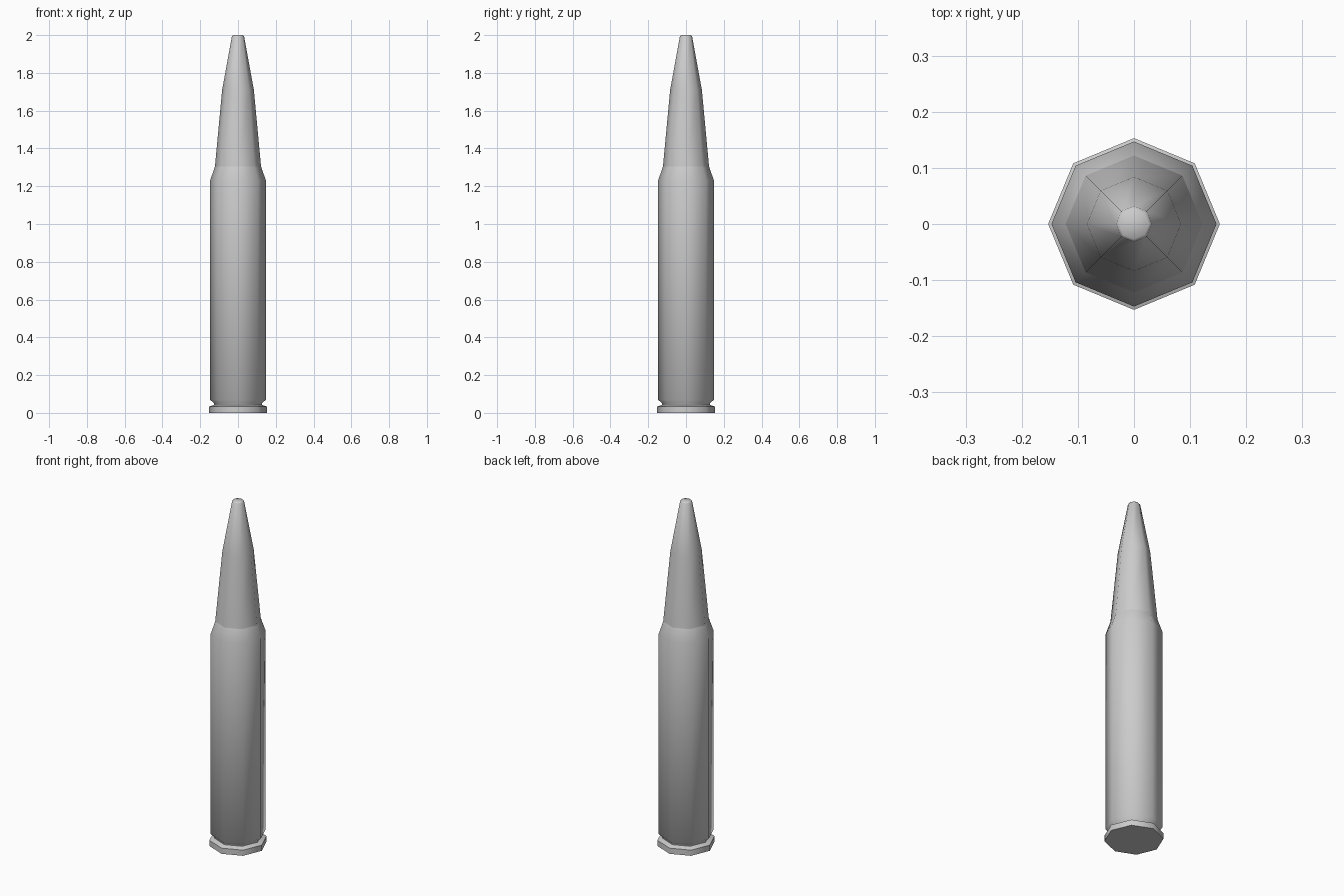
import bpy, bmesh, math

if "Cube" in bpy.data.objects:
    bpy.data.objects.remove(bpy.data.objects["Cube"])

SIDES = 8


def lathe(name, profile, cap_bottom, cap_top, angle):
    """Spin a (radius, z) profile into an eight-sided shell."""
    bm = bmesh.new()
    rings = []
    for r, z in profile:
        rings.append([bm.verts.new((r * math.cos(2 * math.pi * i / SIDES),
                                    r * math.sin(2 * math.pi * i / SIDES), z))
                      for i in range(SIDES)])
    for low, high in zip(rings, rings[1:]):
        for i in range(SIDES):
            j = (i + 1) % SIDES
            bm.faces.new((low[i], low[j], high[j], high[i]))
    if cap_bottom:
        bm.faces.new(rings[0][::-1])
    if cap_top:
        bm.faces.new(rings[-1])
    mesh = bpy.data.meshes.new(name)
    bm.to_mesh(mesh)
    bm.free()
    obj = bpy.data.objects.new(name, mesh)
    bpy.context.collection.objects.link(obj)
    bpy.ops.object.select_all(action='DESELECT')
    obj.select_set(True)
    bpy.context.view_layer.objects.active = obj
    bpy.ops.object.shade_smooth_by_angle(angle=math.radians(angle))
    return obj


# Case: rim, extractor groove, straight body and shoulder
lathe("case", [(0.153, 0), (0.153, 0.033), (0.126, 0.043), (0.126, 0.05),
               (0.147, 0.069), (0.147, 1.232), (0.122, 1.305)], True, False, 46)

# Tapered nose with a small blunt tip
lathe("nose", [(0.122, 1.305), (0.084, 1.71), (0.032, 1.995), (0.027, 2.0)],
      False, True, 60)
